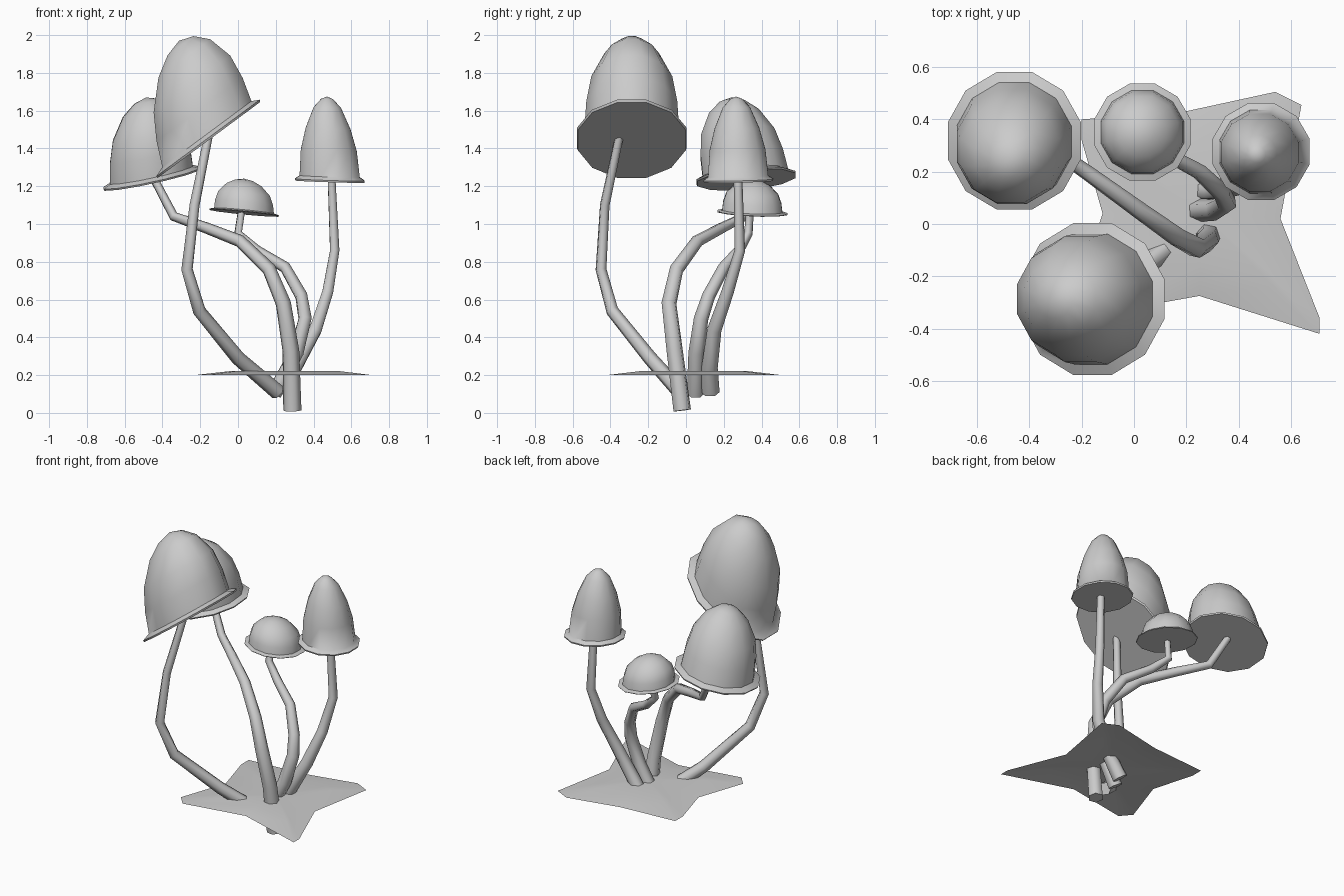
import bpy, bmesh, math
from mathutils import Vector

if "Cube" in bpy.data.objects:
    bpy.data.objects.remove(bpy.data.objects["Cube"])

SIDES = 12
# (radius factor, height factor) from the flared rim up to the crown
ROUND = [(0.985, -0.012), (1, 0.01), (0.86, 0.05), (0.83, 0.3), (0.74, 0.56), (0.5, 0.82), (0.25, 0.95)]
SLIM = [(0.985, -0.012), (1, 0.01), (0.86, 0.05), (0.80, 0.36), (0.64, 0.62), (0.39, 0.87), (0.17, 0.97)]


def finish(name, bm, angle):
    bmesh.ops.recalc_face_normals(bm, faces=bm.faces)
    mesh = bpy.data.meshes.new(name)
    bm.to_mesh(mesh)
    bm.free()
    obj = bpy.data.objects.new(name, mesh)
    bpy.context.collection.objects.link(obj)
    smooth(obj, angle)
    return obj


def smooth(obj, angle):
    bpy.ops.object.select_all(action='DESELECT')
    obj.select_set(True)
    bpy.context.view_layer.objects.active = obj
    bpy.ops.object.shade_smooth_by_angle(angle=math.radians(angle))


def cap(name, center, ux, uy, axis, profile):
    """Leaning bell: rings spanned by ux and uy, stacked along axis."""
    center, ux, uy, axis = map(Vector, (center, ux, uy, axis))
    bm = bmesh.new()
    rings = []
    for r, h in profile:
        ring = []
        for i in range(SIDES):
            a = 2 * math.pi * (i + 0.5) / SIDES
            ring.append(bm.verts.new(center + axis * h + (ux * math.cos(a) + uy * math.sin(a)) * r * 1.025))
        rings.append(ring)
    top = bm.verts.new(center + axis)
    for i in range(SIDES):
        j = (i + 1) % SIDES
        for low, high in zip(rings, rings[1:]):
            bm.faces.new((low[i], low[j], high[j], high[i]))
        bm.faces.new((rings[-1][i], rings[-1][j], top))
    bm.faces.new(rings[0][::-1])
    finish(name, bm, 50)


def stem(name, points, r0, r1):
    """Six-sided tapering tube along a path."""
    curve = bpy.data.curves.new(name, 'CURVE')
    curve.dimensions = '3D'
    curve.bevel_depth = 1.0
    curve.bevel_resolution = 1
    curve.use_fill_caps = True
    spline = curve.splines.new('POLY')
    spline.points.add(len(points) - 1)
    for i, (sp, p) in enumerate(zip(spline.points, points)):
        sp.co = (*p, 1)
        sp.radius = r0 + (r1 - r0) * i / (len(points) - 1)
    obj = bpy.data.objects.new(name, curve)
    bpy.context.collection.objects.link(obj)
    bpy.ops.object.select_all(action='DESELECT')
    obj.select_set(True)
    bpy.context.view_layer.objects.active = obj
    bpy.ops.object.convert(target='MESH')
    smooth(bpy.context.view_layer.objects.active, 65)


# Caps
cap("large_cap", (-0.157, -0.287, 1.45), (0.277, 0, 0.205), (0, 0.293, 0), (-0.155, 0, 0.52), ROUND)
cap("left_cap", (-0.457, 0.319, 1.24), (0.257, 0, 0.055), (0, 0.265, 0.022), (-0.03, -0.08, 0.43), ROUND)
cap("small_cap", (0.032, 0.351, 1.06), (0.186, 0, -0.018), (0, 0.187, -0.008), (0.0, 0, 0.18), ROUND)
cap("right_cap", (0.486, 0.277, 1.23), (0.187, 0, -0.006), (0, 0.187, 0.004), (-0.015, -0.012, 0.445), SLIM)

# Stems
stem("large_stem", [(0.21, -0.03, 0.11), (0.0, -0.19, 0.29), (-0.205, -0.39, 0.54), (-0.27, -0.45, 0.76),
                    (-0.23, -0.43, 1.1), (-0.15, -0.345, 1.5)], 0.042, 0.023)
stem("left_stem", [(0.288, -0.02, 0.013), (0.28, -0.06, 0.33), (0.24, -0.09, 0.58), (0.165, -0.05, 0.76),
                   (0.01, 0.06, 0.91), (-0.17, 0.19, 0.98), (-0.34, 0.31, 1.04), (-0.45, 0.36, 1.25)], 0.049, 0.022)
stem("small_stem", [(0.19, 0.05, 0.1), (0.31, 0.055, 0.32), (0.355, 0.08, 0.5), (0.335, 0.12, 0.62),
                    (0.25, 0.2, 0.77), (0.1, 0.28, 0.86), (0.0, 0.33, 0.95), (0.02, 0.34, 1.08)], 0.046, 0.02)
stem("right_stem", [(0.22, 0.13, 0.11), (0.3, 0.125, 0.24), (0.41, 0.15, 0.44), (0.475, 0.22, 0.64),
                    (0.512, 0.285, 0.86), (0.495, 0.275, 1.25)], 0.048, 0.023)

# Star-shaped thin soil patch, slightly raised in the middle
outline = [(0.71, -0.42), (0.71, -0.36), (0.56, 0.02), (0.64, 0.455), (0.54, 0.505), (0.195, 0.43),
           (-0.2, 0.4), (-0.2, 0.32), (-0.12, 0.04), (-0.23, -0.28), (-0.17, -0.35), (0.25, -0.275)]
mid = Vector((0.26, 0.04, 0))
bm = bmesh.new()
outer = [bm.verts.new((x, y, 0.2)) for x, y in outline]
inner = [bm.verts.new(mid + (v.co - mid) * 0.6 + Vector((0, 0, 0.1))) for v in outer]
for v in inner:
    v.co.z = 0.222
for i in range(len(outer)):
    j = (i + 1) % len(outer)
    bm.faces.new((outer[i], outer[j], inner[j], inner[i]))
center = bm.verts.new((mid.x, mid.y, 0.222))
for i in range(len(inner)):
    bm.faces.new((inner[i], inner[(i + 1) % len(inner)], center))
finish("soil_patch", bm, 30)
